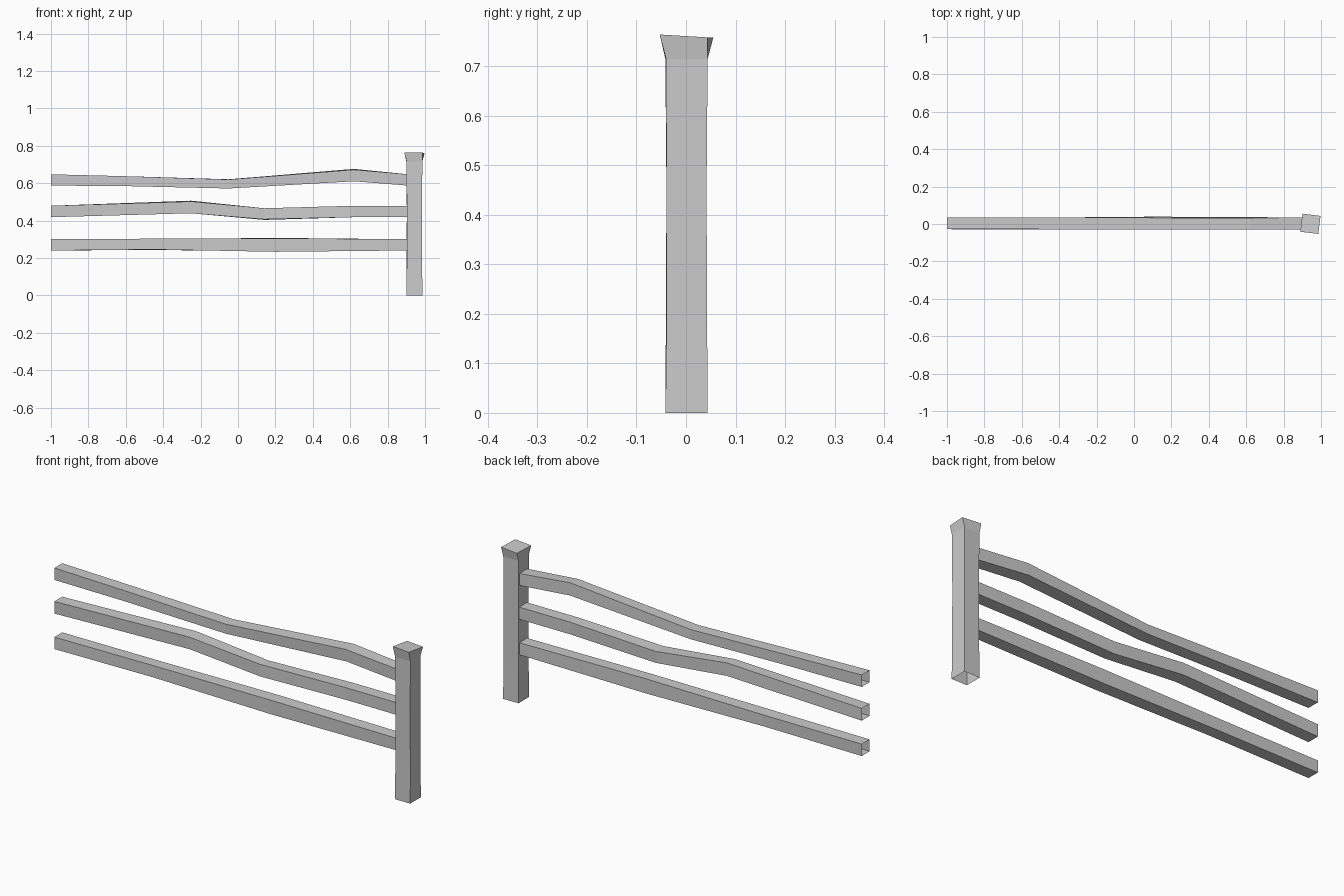
import bpy, bmesh
from math import radians
from mathutils import Matrix, Vector

if "Cube" in bpy.data.objects:
    bpy.data.objects.remove(bpy.data.objects["Cube"])


def loft(name, rings, cap_end=False):
    """Skin a series of four-sided rings, leaving the start open."""
    bm = bmesh.new()
    loops = [[bm.verts.new(p) for p in ring] for ring in rings]
    for a, b in zip(loops, loops[1:]):
        for i in range(4):
            j = (i + 1) % 4
            bm.faces.new((a[i], a[j], b[j], b[i]))
    if cap_end:
        bm.faces.new(loops[-1])
    bmesh.ops.recalc_face_normals(bm, faces=bm.faces)
    mesh = bpy.data.meshes.new(name)
    bm.to_mesh(mesh)
    bm.free()
    obj = bpy.data.objects.new(name, mesh)
    bpy.context.collection.objects.link(obj)
    return obj


CORNERS = [(-1, -1), (1, -1), (1, 1), (-1, 1)]


def rail(name, stations):
    """Stations: x, bottom z, top z, y centre, roll in degrees."""
    rings = []
    for x, z0, z1, y, roll in stations:
        rot = Matrix.Rotation(radians(roll), 3, 'X')
        mid = Vector((x, y, (z0 + z1) / 2))
        rings.append([mid + rot @ Vector((0, a * 0.031, b * (z1 - z0) / 2))
                      for a, b in CORNERS])
    return loft(name, rings)


# Three crooked rails, open at the free end
rail("top_rail", [(-1, .587, .647, .003, 0), (-.6, .584, .637, .003, 0),
                  (-.05, .572, .62, .003, 1), (.62, .612, .674, .004, 4),
                  (.91, .587, .647, .003, 0)])
rail("middle_rail", [(-1, .418, .479, .003, 0), (-.25, .441, .504, .003, 4),
                     (.14, .405, .464, .007, -3), (.62, .418, .479, .003, 0),
                     (.91, .418, .479, .003, 0)])
rail("bottom_rail", [(-1, .24, .30, .003, 0), (-.45, .244, .302, .003, -2),
                     (.2, .234, .306, .004, 2), (.91, .24, .30, .003, 0)])

# Post with a slightly twisted, flared and sloping head
post = []
for z, half, twist, slope in [(0, .0425, 0, 0), (.18, .041, 1, 0),
                              (.45, .0405, 0, 0), (.715, .042, 1, 0),
                              (.761, .0485, -7, -.06)]:
    rot = Matrix.Rotation(radians(twist), 3, 'Z')
    ring = []
    for a, b in CORNERS:
        p = Vector((.943, .001, z)) + rot @ Vector((a * half, b * half, 0))
        p.z += slope * p.y
        ring.append(p)
    post.append(ring)
loft("post", post, cap_end=True)
